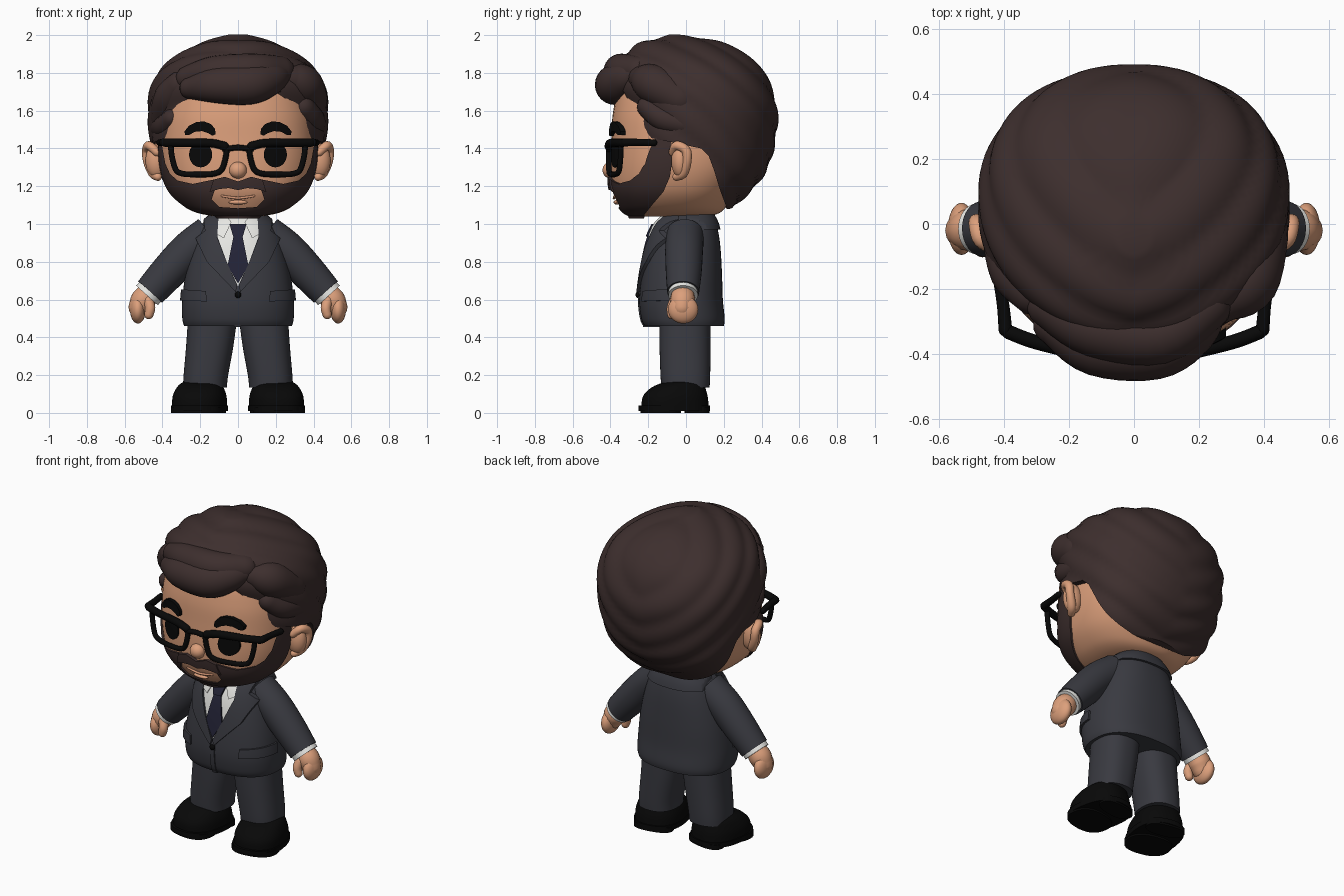
import bpy, bmesh, math
from mathutils import Vector

cube = bpy.data.objects.get("Cube")
if cube:
    bpy.data.objects.remove(cube, do_unlink=True)


def material(name, color):
    m = bpy.data.materials.new(name)
    m.use_nodes = True
    m.diffuse_color = (*color, 1)
    bsdf = m.node_tree.nodes["Principled BSDF"]
    bsdf.inputs["Base Color"].default_value = (*color, 1)
    bsdf.inputs["Roughness"].default_value = 0.7
    return m


SKIN = material("skin", (.72, .35, .2))
LIPS = material("lips", (.64, .3, .175))
HAIR = material("dark brown hair", (.047, .028, .027))
SUIT = material("charcoal cloth", (.041, .042, .052))
SHIRT = material("white cloth", (.8, .8, .77))
TIE = material("navy cloth", (.017, .017, .038))
BLACK = material("black", (.0025, .0025, .0025))


def activate(obj):
    bpy.ops.object.select_all(action='DESELECT')
    obj.select_set(True)
    bpy.context.view_layer.objects.active = obj


def add(name, bm, mat):
    bmesh.ops.recalc_face_normals(bm, faces=bm.faces)
    mesh = bpy.data.meshes.new(name)
    bm.to_mesh(mesh)
    bm.free()
    mesh.materials.append(mat)
    obj = bpy.data.objects.new(name, mesh)
    bpy.context.collection.objects.link(obj)
    activate(obj)
    bpy.ops.object.shade_smooth_by_angle(angle=math.radians(40))
    return obj


def spline(points, n=5, closed=False):
    """Catmull-Rom interpolation of points of any dimension."""
    p = [Vector(q) for q in points]
    count = len(p)
    at = (lambda i: p[i % count]) if closed else (lambda i: p[max(0, min(count - 1, i))])
    out = []
    for i in range(count if closed else count - 1):
        a, b, c, d = at(i - 1), at(i), at(i + 1), at(i + 2)
        for k in range(n):
            t = k / n
            out.append((b * 2 + (c - a) * t + (a * 2 - b * 5 + c * 4 - d) * t ** 2
                        + (b * 3 - a - c * 3 + d) * t ** 3) * .5)
    return out if closed else out + [p[-1]]


def skin(name, rings, mat, closed=False):
    bm = bmesh.new()
    loops = [[bm.verts.new(p) for p in ring] for ring in rings]
    for a, b in zip(loops, loops[1:] + (loops[:1] if closed else [])):
        for i in range(len(a)):
            j = (i + 1) % len(a)
            bm.faces.new((a[i], a[j], b[j], b[i]))
    if not closed:
        bm.faces.new(loops[0][::-1])
        bm.faces.new(loops[-1])
    return add(name, bm, mat)


def loft(name, sections, mat, grow=0, power=2.4, seg=64):
    """Stack of rounded sections: height, centre x, half width, front y, back y."""
    rows = spline(sections)
    rings = []
    for k, (z, cx, rx, yf, yb) in enumerate(rows):
        z += grow * ((k == len(rows) - 1) - (k == 0))
        ring = []
        for i in range(seg):
            a = math.tau * i / seg
            c, s = math.cos(a), math.sin(a)
            x = math.copysign(abs(c) ** (2 / power), c) * (rx + grow)
            y = math.copysign(abs(s) ** (2 / power), s) * ((yb - yf) / 2 + grow)
            ring.append((cx + x, (yf + yb) / 2 + y, z))
        rings.append(ring)
    return skin(name, rings, mat)


def tube(name, points, mat, ref=(0, 1, 0), closed=False, rounded=True, seg=16):
    """Swept round section; each point is x, y, z, radius."""
    rows = spline(points, 5, closed)
    if rounded and not closed:
        def cap(end, inner):
            d = (end - inner).xyz.normalized()
            return [Vector((*(end.xyz + d * end.w * math.sin(a)), end.w * math.cos(a)))
                    for a in (.4, .8, 1.2, 1.5)]
        rows = cap(rows[0], rows[1])[::-1] + rows + cap(rows[-1], rows[-2])
    rings, n = [], len(rows)
    for i, q in enumerate(rows):
        nxt = rows[(i + 1) % n] if closed else rows[min(i + 1, n - 1)]
        prev = rows[i - 1] if closed or i else rows[0]
        u = (nxt - prev).xyz.cross(Vector(ref)).normalized()
        v = (nxt - prev).xyz.cross(u).normalized()
        rings.append([q.xyz + (u * math.cos(a) + v * math.sin(a)) * q.w
                      for a in (math.tau * k / seg for k in range(seg))])
    return skin(name, rings, mat, closed)


def blob(name, center, radii, mat):
    bm = bmesh.new()
    bmesh.ops.create_uvsphere(bm, u_segments=32, v_segments=20, radius=1)
    bmesh.ops.scale(bm, vec=radii, verts=bm.verts)
    bmesh.ops.translate(bm, vec=center, verts=bm.verts)
    return add(name, bm, mat)


def trim(obj, outline, axis='Y', lo=-.6, hi=-.04):
    """Keep only the part of obj inside an extruded outline."""
    bm = bmesh.new()
    ends = [[bm.verts.new((a, t, b) if axis == 'Y' else (t, a, b)) for a, b in outline]
            for t in (lo, hi)]
    bm.faces.new(ends[0])
    bm.faces.new(ends[1][::-1])
    for i in range(len(outline)):
        bm.faces.new((ends[0][i - 1], ends[0][i], ends[1][i], ends[1][i - 1]))
    cutter = add("cutter", bm, obj.data.materials[0])
    cutter.hide_render = True
    activate(obj)
    mod = obj.modifiers.new("trim", 'BOOLEAN')
    mod.operation, mod.solver, mod.object = 'INTERSECT', 'EXACT', cutter
    bpy.ops.object.modifier_apply(modifier=mod.name)
    bpy.data.objects.remove(cutter, do_unlink=True)
    bpy.ops.object.shade_smooth_by_angle(angle=math.radians(40))
    return obj


def patch(name, base, grow, outline, mat, **kw):
    return trim(loft(name, base, mat, grow), outline, **kw)


def both(half):
    return half + [(-x, z) for x, z in reversed(half) if x]


# Head, nose and mouth
HEAD = [(1.04, 0, .12, -.29, .12), (1.06, 0, .22, -.325, .18), (1.1, 0, .295, -.355, .22),
        (1.18, 0, .365, -.39, .28), (1.3, 0, .405, -.4, .35), (1.45, 0, .415, -.395, .38),
        (1.6, 0, .4, -.385, .38), (1.75, 0, .34, -.34, .33), (1.85, 0, .2, -.2, .2)]
loft("head", HEAD, SKIN)
tube("neck", [(0, .01, .95, .1), (0, .01, 1.1, .1)], SKIN, rounded=False)
blob("nose", (0, -.4, 1.285), (.046, .042, .044), SKIN)
tube("mouth", [(-.085, -.377, 1.148, .006), (0, -.381, 1.137, .007), (.085, -.377, 1.148, .006)], LIPS)
blob("lower_lip", (0, -.367, 1.115), (.05, .016, .012), SKIN)

# Beard and moustache
beard = patch("beard", HEAD, .012, both([
    (.6, .9), (.6, 1.47), (.41, 1.47), (.4, 1.4), (.385, 1.32), (.36, 1.265), (.32, 1.23),
    (.24, 1.212), (.13, 1.235), (.12, 1.19), (.14, 1.13), (.1, 1.09), (0, 1.083)]), HAIR, hi=.1)
trim(beard, [(-.6, 1.5), (-.08, 1.5), (-.075, 1.32), (-.085, 1.25), (-.12, 1.17), (-.18, 1.1),
             (-.22, 1.05), (-.23, .9), (-.6, .9)], 'X', -.7, .7)
patch("moustache", HEAD, .02, both([
    (0, 1.225), (.07, 1.25), (.13, 1.235), (.15, 1.17), (.1, 1.185), (.05, 1.19), (0, 1.18)]), HAIR)

# Hair cap with layered ridges, trimmed along the hairline
CAP = [(1.08, 0, .28, -.1, .25), (1.12, 0, .345, -.15, .295), (1.2, 0, .4, -.25, .375),
       (1.3, 0, .437, -.3, .44), (1.45, 0, .47, -.35, .48), (1.6, 0, .482, -.36, .49),
       (1.72, 0, .467, -.38, .46), (1.82, 0, .415, -.37, .405), (1.9, 0, .32, -.33, .32),
       (1.965, 0, .19, -.24, .19), (2.003, 0, .05, -.09, .02)]
hair = loft("hair_cap", CAP, HAIR, power=2.15, seg=96)
for v in hair.data.vertices:
    x, y, z = v.co
    ridge = abs(math.sin(17 * (z + .8 * y - .35 * abs(x))))
    v.co -= v.normal * .015 * (1 - ridge)
trim(hair, [(-.21, 1.46), (-.06, 1.43), (.08, 1.4), (.12, 1.36), (.15, 1.28), (.18, 1.18), (.21, 1.1), (.23, 1),
            (.6, 1), (.6, 2.1), (-.6, 2.1), (-.6, 1.72), (-.33, 1.7), (-.275, 1.6), (-.245, 1.52)],
     'X', -.7, .7)

# Swept front and side locks
tube("front_quiff", [(-.25, -.31, 1.72, .06), (-.12, -.37, 1.735, .095), (.06, -.37, 1.74, .108),
                     (.17, -.32, 1.77, .09), (.23, -.27, 1.79, .06)], HAIR, seg=24)
tube("upper_quiff", [(-.26, -.25, 1.77, .07), (-.12, -.32, 1.8, .09), (.08, -.34, 1.81, .092),
                     (.22, -.25, 1.81, .08)], HAIR, seg=24)
X = (1, 0, 0)
tube("left_side_lock", [(.27, -.23, 1.77, .075), (.34, -.17, 1.74, .105), (.38, -.03, 1.66, .095)], HAIR, X, seg=24)
tube("left_temple_lock", [(.345, -.2, 1.62, .06), (.385, -.12, 1.56, .07), (.4, 0, 1.53, .07)], HAIR, X)
tube("right_side_lock", [(-.31, -.21, 1.74, .07), (-.36, -.14, 1.67, .085), (-.38, -.04, 1.57, .085)], HAIR, X)
tube("right_temple_lock", [(-.35, -.2, 1.56, .05), (-.385, -.12, 1.52, .06), (-.405, 0, 1.51, .06)], HAIR, X)

# Suit jacket
JACKET = [(.46, 0, .285, -.22, .2), (.5, 0, .295, -.238, .205), (.6, 0, .295, -.248, .195),
          (.75, 0, .275, -.232, .19), (.9, 0, .235, -.202, .18), (1, 0, .19, -.16, .16),
          (1.06, 0, .125, -.105, .13)]
loft("jacket", JACKET, SUIT)
patch("jacket_back_collar", JACKET, .015, both([(.19, .97), (.17, 1.08)]), SUIT, lo=0, hi=.4)
patch("jacket_front_edge", JACKET, .006, [(-.02, .45), (.012, .45), (.012, .66), (-.012, .66)], SUIT)
blob("jacket_button", (0, -.255, .625), (.017, .012, .017), BLACK)
patch("shirt_front", JACKET, .005, both([(.12, 1.07), (.115, .95), (.06, .8), (0, .67)]), SHIRT)
patch("tie", JACKET, .014, both([(.035, 1.0), (.022, .945), (.055, .78), (0, .685)]), TIE)
patch("tie_knot", JACKET, .022, both([(.045, 1.0), (.026, .935)]), TIE)


# Glasses follow a shallow curve around the face
def lens(x, z, r, s=1):
    return (s * x, .54 * x * x - .412, z, r)


tube("glasses_bridge", [lens(-.07, 1.395, .015), lens(0, 1.405, .015), lens(.07, 1.395, .015)], BLACK)

for side, s in (("left_", 1), ("right_", -1)):
    def flip(points):
        return [(s * p[0], *p[1:]) for p in points]

    def shift(sections):
        return [(z, s * cx, *rest) for z, cx, *rest in sections]

    # Face details
    patch(side + "eye", HEAD, .01, flip([(.198 + .061 * math.cos(a), 1.367 + .067 * math.sin(a))
          for a in (math.tau * k / 28 for k in range(28))]), BLACK)
    patch(side + "eyebrow", HEAD, .022, flip([
        (.118, 1.475), (.122, 1.505), (.145, 1.53), (.18, 1.543), (.22, 1.54), (.26, 1.52), (.283, 1.49),
        (.28, 1.47), (.26, 1.47), (.23, 1.488), (.19, 1.492), (.16, 1.482), (.135, 1.467)]), BLACK)
    blob(side + "ear", (s * .43, -.03, 1.335), (.06, .048, .092), SKIN)
    tube(side + "ear_rim", flip([(.43, -.07, 1.38, .022), (.47, -.05, 1.415, .024), (.483, 0, 1.39, .025),
         (.478, .005, 1.33, .024), (.45, -.015, 1.27, .026), (.425, -.05, 1.25, .022)]), SKIN, X)

    # Glasses
    tube(side + "lens_rim", [lens(x, z, .015, s) for x, z in (
        (.06, 1.4), (.09, 1.425), (.21, 1.432), (.33, 1.432), (.355, 1.405), (.335, 1.3), (.3, 1.268),
        (.21, 1.262), (.12, 1.268), (.08, 1.3))], BLACK, closed=True, seg=10)
    tube(side + "brow_bar", [lens(x, z, .022, s) for x, z in (
        (.07, 1.41), (.14, 1.428), (.3, 1.43), (.385, 1.43))], BLACK)
    tube(side + "temple_arm", flip([(.395, -.325, 1.432, .021), (.402, -.25, 1.432, .019),
         (.415, -.17, 1.43, .018)]), BLACK, (0, 0, 1))

    # Lapel, shirt collar and pocket flap
    patch(side + "lapel", JACKET, .017, flip([
        (.1, 1.09), (.19, 1.09), (.175, .965), (.225, .925), (.165, .8), (.012, .64), (.004, .675),
        (.06, .8), (.11, .93)]), SUIT)
    patch(side + "shirt_collar", JACKET, .014, flip([
        (.035, 1.01), (.08, 1.07), (.115, 1.06), (.12, .95), (.075, .925)]), SHIRT)
    patch(side + "pocket_flap", JACKET, .012, flip([(.165, .59), (.17, .645), (.31, .655), (.31, .595)]), SUIT)

    # Arm and hand
    tube(side + "sleeve", flip([(.15, -.005, .945, .1), (.26, -.01, .86, .1), (.37, -.012, .745, .095),
         (.465, -.015, .64, .085)]), SUIT, rounded=False, seg=32)
    tube(side + "cuff", flip([(.455, -.015, .652, .076), (.482, -.015, .622, .078)]), SHIRT, rounded=False, seg=32)
    tube(side + "palm", flip([(.46, -.015, .645, .055), (.5, -.018, .6, .066), (.522, -.02, .56, .058)]), SKIN)
    blob(side + "fingers", (s * .53, -.015, .548), (.042, .08, .075), SKIN)
    tube(side + "thumb", flip([(.475, -.06, .595, .028), (.465, -.075, .555, .027),
         (.472, -.075, .52, .024)]), SKIN, X)

    # Trouser leg and shoe
    loft(side + "trouser_leg", shift([(.135, .175, .116, -.13, .125), (.2, .17, .118, -.135, .128),
         (.35, .15, .125, -.14, .13), (.5, .135, .13, -.14, .13)]), SUIT)
    foot = [loft(side + "shoe", [(.02, 0, .142, -.185, .17), (.08, 0, .14, -.18, .165), (.12, 0, .128, -.15, .155),
                 (.15, 0, .11, -.1, .145), (.172, 0, .08, -.02, .12)], BLACK),
            loft(side + "sole", [(.01, 0, .147, -.2, .177), (.04, 0, .147, -.2, .177)], BLACK),
            loft(side + "heel", [(0, 0, .12, .05, .17), (.03, 0, .12, .05, .17)], BLACK),
            loft(side + "tread", [(0, 0, .138, -.19, .02), (.03, 0, .138, -.19, .02)], BLACK)]
    for part in foot:
        part.location = (s * .202, -.05, 0)
        part.rotation_euler.z = s * .18
